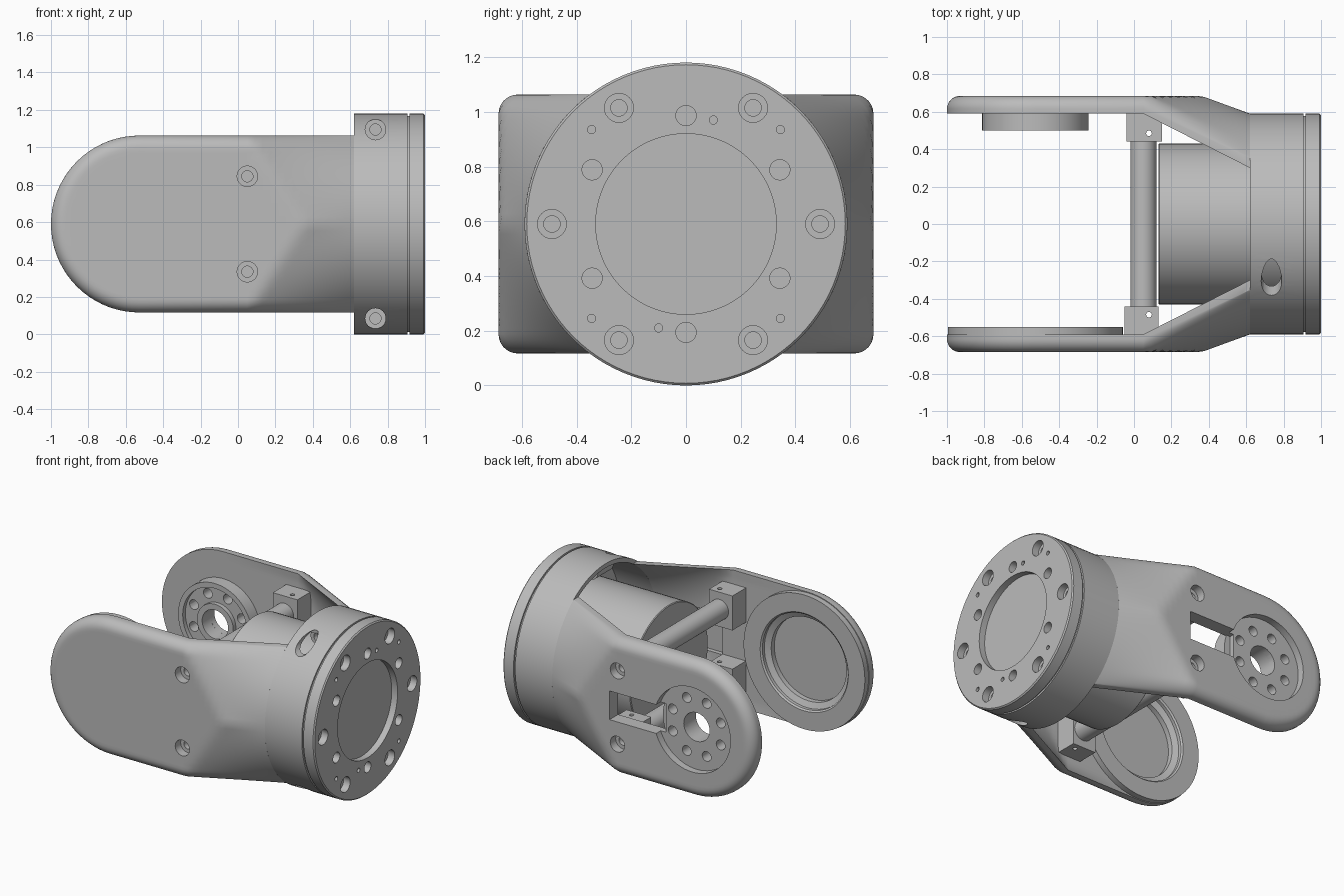
import bpy, bmesh, math
from mathutils import Matrix, Vector

cube = bpy.data.objects.get("Cube")
if cube:
    bpy.data.objects.remove(cube)

CZ, R = 0.59, 0.59            # main axis height and barrel radius
PIV, ARM_R = -0.527, 0.473    # arm pivot x and end radius
OUT, INN, ROUND = 0.685, 0.59, 0.07
ARM_X, MID_X, RING_X = 0.05, 0.36, 0.62
BORE = 0.56

grey = bpy.data.materials.new("machined grey")
grey.use_nodes = True
grey.diffuse_color = (0.5, 0.5, 0.5, 1)
grey.node_tree.nodes["Principled BSDF"].inputs["Base Color"].default_value = (0.5, 0.5, 0.5, 1)


def lathe(bm, profile, origin, axis, segs=32, closed=False):
    """Spin (radius, height) points about an axis through origin."""
    turn = Vector((0, 0, 1)).rotation_difference(Vector(axis)).to_matrix()
    rings = []
    for r, h in profile:
        count = segs if r > 0 else 1
        rings.append([bm.verts.new(Vector(origin) + turn @ Vector((
            r * math.cos(math.tau * i / segs), r * math.sin(math.tau * i / segs), h)))
            for i in range(count)])
    pairs = list(zip(rings, rings[1:]))
    if closed:
        pairs.append((rings[-1], rings[0]))
    for a, b in pairs:
        for i in range(segs):
            j = (i + 1) % segs
            loop = [a[i % len(a)], a[j % len(a)], b[j % len(b)], b[i % len(b)]]
            bm.faces.new(list(dict.fromkeys(loop)))


def rod(bm, r, h0, h1, origin, axis, segs=32):
    lathe(bm, [(0, h0), (r, h0), (r, h1), (0, h1)], origin, axis, segs)


def box(bm, lo, hi):
    lo, hi = Vector(lo), Vector(hi)
    bmesh.ops.create_cube(bm, size=1, matrix=Matrix.Translation((lo + hi) / 2)
                          @ Matrix.Diagonal((*(hi - lo), 1)))


def finish(bm, name):
    bmesh.ops.recalc_face_normals(bm, faces=bm.faces)
    mesh = bpy.data.meshes.new(name)
    bm.to_mesh(mesh)
    bm.free()
    mesh.materials.append(grey)
    ob = bpy.data.objects.new(name, mesh)
    bpy.context.collection.objects.link(ob)
    return ob


def cut(ob, build):
    """Subtract the geometry that build(bm) creates."""
    bm = bmesh.new()
    build(bm)
    cutter = finish(bm, "cutter")
    mod = ob.modifiers.new("cut", 'BOOLEAN')
    mod.operation, mod.solver, mod.object = 'DIFFERENCE', 'EXACT', cutter
    bpy.context.view_layer.update()
    mesh = bpy.data.meshes.new_from_object(ob.evaluated_get(bpy.context.evaluated_depsgraph_get()))
    ob.modifiers.clear()
    ob.data = mesh
    bpy.data.objects.remove(cutter)


def screw_hole(bm, origin, axis, wide, narrow, step, deep):
    """Stepped hole, axis pointing out of the surface."""
    lathe(bm, [(0, -deep), (narrow, -deep), (narrow, -step), (wide, -step), (wide, 0.3), (0, 0.3)],
          origin, axis, 24)


def arm_depth(x, z):
    """Outer and inner y of an arm at x and height z from the axis."""
    edge = ARM_R - (math.hypot(x - PIV, z) if x < PIV else abs(z))
    gap = max(0.0, ROUND - max(edge, 0.0))
    drop = ROUND - math.sqrt(ROUND ** 2 - gap ** 2)
    fade = min(1, max(0, (RING_X - x) / (RING_X - ARM_X)))
    start = ARM_X + (MID_X - ARM_X) * (1 - abs(z) / ARM_R)
    t = max(0, (x - start) / (RING_X - start))
    outer = OUT + (math.sqrt(R * R - z * z) - OUT) * t - drop * fade
    inner = INN + (math.sqrt(BORE ** 2 - z * z) - INN) * t
    return outer, inner


def make_arm(name, side):
    bm = bmesh.new()
    ends, steps, cols = 18, 14, 40
    xs = [PIV - ARM_R * math.cos(math.pi / 2 * i / ends) for i in range(ends + 1)]
    xs += [ARM_X + (RING_X - ARM_X) * i / steps for i in range(steps + 1)]
    loops = []
    for x in xs:
        h = math.sqrt(max(0, ARM_R ** 2 - min(0, x - PIV) ** 2))
        zs = [h * math.sin(math.pi * (i / cols - 0.5)) for i in range(cols + 1)]
        pts = [(x, arm_depth(x, z)[0], z) for z in zs] + [(x, arm_depth(x, z)[1], z) for z in zs[::-1]]
        loops.append([bm.verts.new((px, side * py, pz + CZ)) for px, py, pz in pts])
    n = len(loops[0])
    for a, b in zip(loops, loops[1:]):
        for i in range(n):
            j = (i + 1) % n
            bm.faces.new((a[i], a[j], b[j], b[i]))
    for i in range(cols):
        last = loops[-1]
        bm.faces.new((last[i], last[i + 1], last[n - 2 - i], last[n - 1 - i]))
    bmesh.ops.remove_doubles(bm, verts=bm.verts, dist=0.00005)
    ob = finish(bm, name)

    def screws(bm):
        for dz in (-0.255, 0.255):
            screw_hole(bm, (ARM_X, side * OUT, CZ + dz), (0, side, 0), 0.055, 0.03, 0.06, 0.15)
    cut(ob, screws)
    return ob


def ring_of_holes(bm):
    for i in range(8):
        a = math.tau * (i + 0.5) / 8
        rod(bm, 0.034, 0.4, 0.8, (PIV + 0.2 * math.cos(a), 0, CZ + 0.2 * math.sin(a)), (0, 1, 0), 20)


# Arms
front_arm = make_arm("front_arm", -1)
cut(front_arm, lambda bm: rod(bm, 0.33, 0.45, 0.635, (PIV, 0, CZ), (0, -1, 0), 64))
cut(front_arm, lambda bm: box(bm, (0.13, -0.62, CZ - 0.14), (0.34, -0.4, CZ + 0.14)))
back_arm = make_arm("back_arm", 1)
cut(back_arm, lambda bm: rod(bm, 0.295, 0.635, 0.9, (PIV, 0, CZ), (0, 1, 0), 64))
cut(back_arm, lambda bm: box(bm, (-0.29, 0.4, CZ - 0.1), (0.11, 0.9, CZ + 0.1)))
cut(back_arm, lambda bm: rod(bm, 0.1, 0.4, 0.9, (PIV, 0, CZ), (0, 1, 0)))
cut(back_arm, ring_of_holes)

# Pivot hub on the back arm
bm = bmesh.new()
lathe(bm, [(0.1, 0.5), (0.14, 0.5), (0.14, 0.53), (0.25, 0.53), (0.25, 0.5), (0.285, 0.5),
           (0.285, 0.6), (0.1, 0.6)], (PIV, 0, CZ), (0, 1, 0), 64, True)
pivot_hub = finish(bm, "pivot_hub")
cut(pivot_hub, ring_of_holes)

# Bearing seat on the front arm
bm = bmesh.new()
lathe(bm, [(0.33, 0.56), (0.34, 0.55), (0.468, 0.55), (0.468, 0.595), (0.33, 0.595)],
      (PIV, 0, CZ), (0, -1, 0), 64, True)
lathe(bm, [(0.29, 0.6), (0.335, 0.58), (0.335, 0.636), (0.29, 0.636)], (PIV, 0, CZ), (0, -1, 0), 64, True)
finish(bm, "bearing_seat")

# Barrel housing with end face
bm = bmesh.new()
lathe(bm, [(0, 0.9), (BORE, 0.9), (BORE, RING_X), (R, RING_X), (R, 0.905), (0.578, 0.905), (0.578, 0.918),
           (R, 0.918), (R, 0.992), (0.582, 1), (0.33, 1), (0.33, 0.955), (0, 0.955)],
      (0, 0, CZ), (1, 0, 0), 96)
barrel = finish(bm, "barrel_housing")


def face_holes(bm):
    for i in range(6):
        a = math.tau * i / 6
        screw_hole(bm, (1, 0.49 * math.cos(a), CZ + 0.49 * math.sin(a)), (1, 0, 0), 0.053, 0.03, 0.05, 0.08)
        a += math.tau / 12
        rod(bm, 0.037, -0.05, 0.1, (1, 0.396 * math.cos(a), CZ + 0.396 * math.sin(a)), (1, 0, 0), 24)
    small = [(sy * 0.345, sz * 0.345) for sy in (-1, 1) for sz in (-1, 1)] + [(0.1, 0.38), (-0.1, -0.38)]
    for y, z in small:
        rod(bm, 0.015, -0.05, 0.1, (1, y, CZ + z), (1, 0, 0), 16)


def side_holes(bm):
    for dz in (-0.505, 0.505):
        screw_hole(bm, (0.735, -0.18, CZ + dz), (0, -1, 0), 0.055, 0.03, 0, 0.05)


cut(barrel, face_holes)
cut(barrel, side_holes)

# Screw seats behind the side holes
bm = bmesh.new()
for dz in (-0.505, 0.505):
    lathe(bm, [(0.03, 0), (0.055, 0), (0.055, 0.172), (0.03, 0.172)],
          (0.735, 0, CZ + dz), (0, -1, 0), 24, True)
    rod(bm, 0.03, 0, 0.13, (0.735, 0, CZ + dz), (0, -1, 0), 24)
finish(bm, "side_screw_seats")

# Motor
bm = bmesh.new()
lathe(bm, [(0, 0.13), (0.425, 0.13), (0.43, 0.135), (0.43, 0.91), (0, 0.91)], (0, 0, CZ), (1, 0, 0), 64)
finish(bm, "motor")

# Cross rods and their mounting blocks
for label, dz in (("lower", -0.255), ("upper", 0.255)):
    bm = bmesh.new()
    rod(bm, 0.07, -0.45, 0.45, (0.05, 0, CZ + dz), (0, 1, 0))
    finish(bm, label + "_cross_rod")
    for side, x0, x1 in ((-1, -0.05, 0.13), (1, -0.04, 0.15)):
        bm = bmesh.new()
        ys = sorted((side * 0.44, side * 0.592))
        box(bm, (x0, ys[0], CZ + dz - 0.12), (x1, ys[1], CZ + dz + 0.12))
        block = finish(bm, label + ("_front" if side < 0 else "_back") + "_block")
        cut(block, lambda bm: rod(bm, 0.015, -0.5, 0.5, (0.08, side * 0.485, CZ + dz), (0, 0, 1), 16))

# Smooth shading with sharp edges
for ob in bpy.context.collection.objects:
    if ob.type == 'MESH' and ob.data.materials and ob.data.materials[0] == grey:
        bpy.ops.object.select_all(action='DESELECT')
        ob.select_set(True)
        bpy.context.view_layer.objects.active = ob
        bpy.ops.object.shade_smooth_by_angle(angle=math.radians(30))
